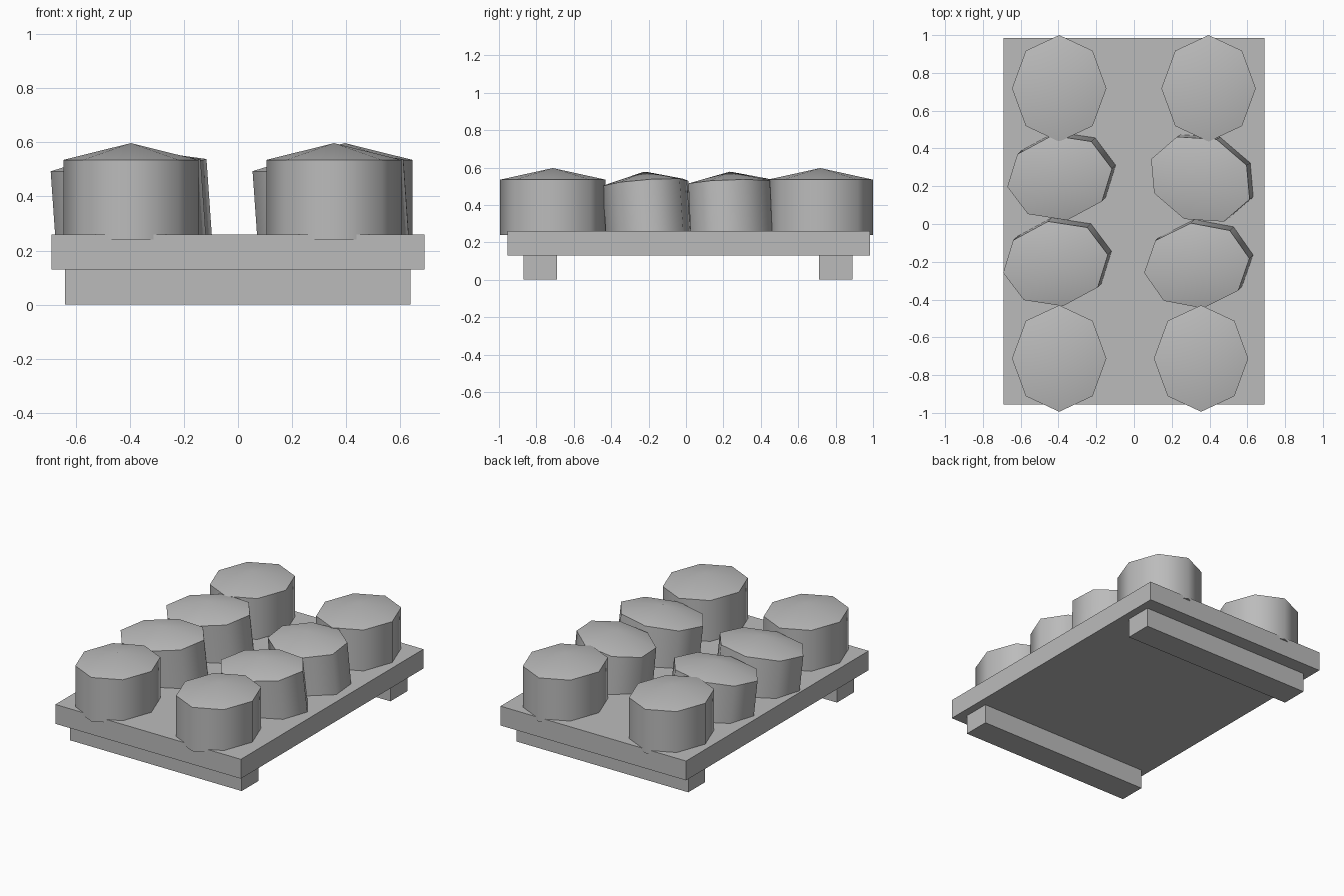
import bpy, bmesh
from math import radians, sin, cos, pi
from mathutils import Matrix, Vector

cube = bpy.data.objects.get("Cube")
if cube:
    bpy.data.objects.remove(cube, do_unlink=True)

grey = bpy.data.materials.new("plain grey")
grey.use_nodes = True
colour = (0.5, 0.5, 0.5, 1)
grey.diffuse_color = colour
grey.node_tree.nodes["Principled BSDF"].inputs["Base Color"].default_value = colour


def finish(name, bm):
    bmesh.ops.recalc_face_normals(bm, faces=bm.faces)
    mesh = bpy.data.meshes.new(name)
    bm.to_mesh(mesh)
    bm.free()
    mesh.materials.append(grey)
    obj = bpy.data.objects.new(name, mesh)
    bpy.context.collection.objects.link(obj)
    return obj


def box(name, low, high):
    low, high = Vector(low), Vector(high)
    bm = bmesh.new()
    bmesh.ops.create_cube(bm, size=1)
    bmesh.ops.scale(bm, vec=high - low, verts=bm.verts)
    bmesh.ops.translate(bm, vec=(low + high) / 2, verts=bm.verts)
    return finish(name, bm)


def drum(name, x, y, long_radius, short_radius, turn, lean_x, lean_y, base):
    """Eight-sided oval drum with a shallow pointed lid, turned and leaned."""
    rim, apex = 0.295, 0.357
    bm = bmesh.new()
    ring = [(long_radius * cos(i * pi / 4), short_radius * sin(i * pi / 4))
            for i in range(8)]
    lower = [bm.verts.new((px, py, 0)) for px, py in ring]
    upper = [bm.verts.new((px, py, rim)) for px, py in ring]
    tip = bm.verts.new((0, 0, apex))
    bm.faces.new(lower)
    for i in range(8):
        j = (i + 1) % 8
        bm.faces.new((lower[i], lower[j], upper[j], upper[i]))
        bm.faces.new((upper[i], upper[j], tip))
    lean = Matrix.Rotation(radians(lean_y), 4, "X") @ Matrix.Rotation(radians(-lean_x), 4, "Y")
    place = Matrix.Translation((x, y, base)) @ lean @ Matrix.Rotation(radians(turn), 4, "Z")
    bm.transform(place)
    obj = finish(name, bm)
    bpy.ops.object.select_all(action="DESELECT")
    obj.select_set(True)
    bpy.context.view_layer.objects.active = obj
    bpy.ops.object.shade_smooth_by_angle(angle=radians(60))


# Platform and its two cross runners
box("platform", (-0.69, -0.955, 0.13), (0.69, 0.985, 0.26))
for name, y in (("front_runner", -0.78), ("back_runner", 0.80)):
    box(name, (-0.64, y - 0.09, 0), (0.637, y + 0.09, 0.13))

# Upright drums at the corners
for name, x, y in (("front_right_drum", -0.396, -0.712), ("front_left_drum", 0.355, -0.712),
                   ("back_right_drum", -0.396, 0.718), ("back_left_drum", 0.395, 0.718)):
    drum(name, x, y, 0.282, 0.25, 90, 0, 0, 0.24)

# Leaning drums in the middle rows
for name, x, y, turn, lean_y in (("middle_front_right_drum", -0.395, -0.19, 10, 4),
                                 ("middle_front_left_drum", 0.353, -0.2, 8, 4),
                                 ("middle_back_right_drum", -0.373, 0.265, 10, 4),
                                 ("middle_back_left_drum", 0.372, 0.25, -22, 2.5)):
    drum(name, x, y, 0.282, 0.228, turn, 4, lean_y, 0.222)
